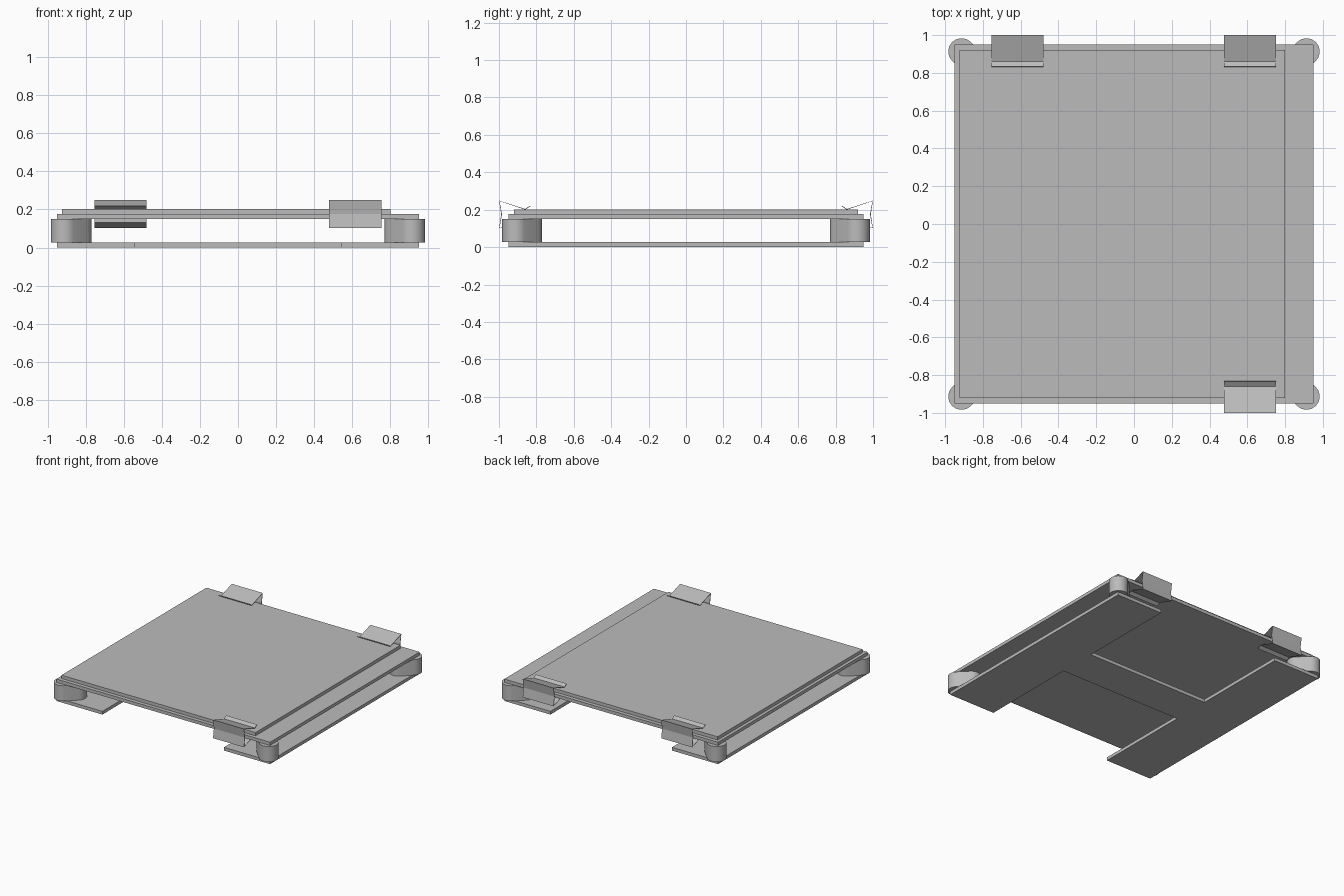
import bpy, bmesh, math

cube = bpy.data.objects.get("Cube")
if cube:
    bpy.data.objects.remove(cube, do_unlink=True)

grey = bpy.data.materials.new("plain_grey")
grey.use_nodes = True
grey.diffuse_color = (0.5, 0.5, 0.5, 1)
grey.node_tree.nodes["Principled BSDF"].inputs["Base Color"].default_value = (0.5, 0.5, 0.5, 1)


def add_object(name, bm):
    bmesh.ops.recalc_face_normals(bm, faces=bm.faces)
    mesh = bpy.data.meshes.new(name)
    bm.to_mesh(mesh)
    bm.free()
    mesh.materials.append(grey)
    obj = bpy.data.objects.new(name, mesh)
    bpy.context.collection.objects.link(obj)
    return obj


def slab(name, outline, z0, z1):
    """Extrude an outline in the ground plane from z0 up to z1."""
    bm = bmesh.new()
    face = bm.faces.new([bm.verts.new((x, y, z0)) for x, y in outline])
    top = bmesh.ops.extrude_face_region(bm, geom=[face])["geom"]
    bmesh.ops.translate(bm, vec=(0, 0, z1 - z0),
                        verts=[v for v in top if isinstance(v, bmesh.types.BMVert)])
    return add_object(name, bm)


def rectangle(x0, x1, y0, y1):
    return [(x0, y0), (x1, y0), (x1, y1), (x0, y1)]


# Stacked plates: H-shaped carriage, heated bed and offset glass sheet
EDGE, NOTCH, BRIDGE = 0.95, 0.54, 0.155
half = [(EDGE, -EDGE), (EDGE, EDGE), (NOTCH, EDGE), (NOTCH, BRIDGE), (-NOTCH, BRIDGE), (-NOTCH, EDGE)]
slab("carriage_plate", half + [(-x, -y) for x, y in half], 0, 0.026)
slab("heated_bed", rectangle(-EDGE, EDGE, -EDGE, EDGE), 0.15, 0.176)
slab("glass_sheet", rectangle(-0.925, 0.8, -0.92, 0.92), 0.176, 0.202)


# Corner spacers: rounded slots pointing diagonally at the centre
def capsule(sx, sy, outer=0.913, inner=0.84, radius=0.07, steps=16):
    points = []
    for centre, start in ((outer, -math.pi / 4), (inner, 3 * math.pi / 4)):
        for i in range(steps + 1):
            a = start + math.pi * i / steps
            points.append((sx * (centre + radius * math.cos(a)),
                           sy * (centre + radius * math.sin(a))))
    return points


for side, sx in (("left", 1), ("right", -1)):
    for end, sy in (("front", -1), ("back", 1)):
        spacer = slab(f"{end}_{side}_spacer", capsule(sx, sy), 0.026, 0.15)
        bpy.ops.object.select_all(action="DESELECT")
        spacer.select_set(True)
        bpy.context.view_layer.objects.active = spacer
        bpy.ops.object.shade_smooth_by_angle(angle=math.radians(30))


# Spring clips: bent sheet, symmetric above and below the bed
MID = 0.175
upper = [(0.833, 0.045), (0.86, 0.027), (0.998, 0.072)]
profile = [(y, MID + h) for y, h in upper] + [(0.986, MID)] + [(y, MID - h) for y, h in reversed(upper)]


def clip(name, x, sy, width=0.275):
    bm = bmesh.new()
    rows = [[bm.verts.new((x + dx, sy * y, z)) for y, z in profile]
            for dx in (-width / 2, width / 2)]
    for i in range(len(profile) - 1):
        bm.faces.new((rows[0][i], rows[1][i], rows[1][i + 1], rows[0][i + 1]))
    obj = add_object(name, bm)
    sheet = obj.modifiers.new("sheet_thickness", "SOLIDIFY")
    sheet.thickness = 0.004
    sheet.offset = 0


clip("back_left_clip", 0.615, 1)
clip("back_right_clip", -0.617, 1)
clip("front_left_clip", 0.615, -1)
